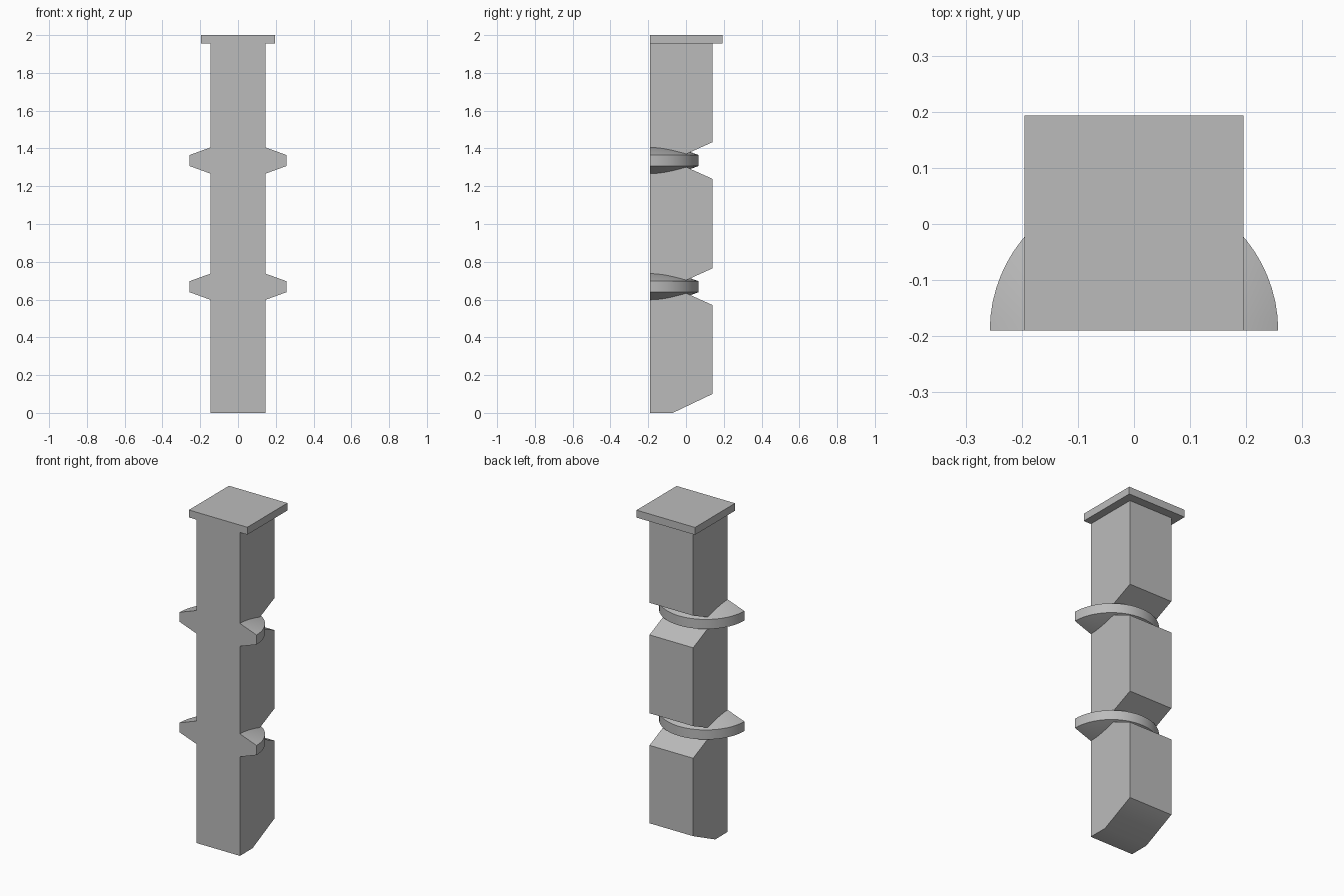
import bpy, bmesh, math
from mathutils import Matrix, Vector

if "Cube" in bpy.data.objects:
    bpy.data.objects.remove(bpy.data.objects["Cube"])

grey = bpy.data.materials.new("plain grey")
grey.use_nodes = True
colour = (0.5, 0.5, 0.5, 1)
grey.diffuse_color = colour
grey.node_tree.nodes["Principled BSDF"].inputs["Base Color"].default_value = colour

FRONT, BACK, HALF_WIDTH = -0.19, 0.14, 0.146
COLLAR_HEIGHTS = (0.668, 1.336)


def finish(name, bm):
    """Turn a bmesh into a named grey object with sharp edges kept."""
    bmesh.ops.recalc_face_normals(bm, faces=bm.faces)
    mesh = bpy.data.meshes.new(name)
    bm.to_mesh(mesh)
    bm.free()
    obj = bpy.data.objects.new(name, mesh)
    bpy.context.collection.objects.link(obj)
    mesh.materials.append(grey)
    bpy.ops.object.select_all(action='DESELECT')
    obj.select_set(True)
    bpy.context.view_layer.objects.active = obj
    bpy.ops.object.shade_smooth_by_angle(angle=math.radians(30))
    return obj


# Column: side profile with a V notch at each collar, extruded across x
profile = [(FRONT, 0), (-0.07, 0), (BACK, 0.1)]
for z in COLLAR_HEIGHTS:
    profile += [(BACK, z - 0.097), (0, z - 0.034), (0, z + 0.034), (BACK, z + 0.097)]
profile += [(BACK, 1.955), (FRONT, 1.955)]

bm = bmesh.new()
side = bm.faces.new([bm.verts.new((-HALF_WIDTH, y, z)) for y, z in profile])
grown = bmesh.ops.extrude_face_region(bm, geom=[side], use_keep_orig=True)
moved = [v for v in grown["geom"] if isinstance(v, bmesh.types.BMVert)]
bmesh.ops.translate(bm, verts=moved, vec=(2 * HALF_WIDTH, 0, 0))
finish("column", bm)

# Cap plate
bm = bmesh.new()
bmesh.ops.create_cube(bm, size=1, matrix=Matrix.Translation((0, 0.0015, 1.9775))
                      @ Matrix.Diagonal((0.391, 0.383, 0.045, 1)))
finish("cap_plate", bm)

# Collars: half discs with a flat rim and coned faces, flush with the front
RADIUS, RIM, PEAK = 0.257, 0.029, 0.122
for name, z in zip(("lower_collar", "upper_collar"), COLLAR_HEIGHTS):
    bm = bmesh.new()
    centre = Vector((0, FRONT, z))
    section = [(0, -PEAK), (RADIUS, -RIM), (RADIUS, RIM), (0, PEAK)]
    verts = [bm.verts.new(centre + Vector((x, 0, h))) for x, h in section]
    edges = [bm.edges.new(pair) for pair in zip(verts, verts[1:])]
    bmesh.ops.spin(bm, geom=verts + edges, cent=centre, axis=(0, 0, 1),
                   angle=math.pi, steps=32)
    bmesh.ops.remove_doubles(bm, verts=bm.verts, dist=0.0001)
    bmesh.ops.holes_fill(bm, edges=[e for e in bm.edges if e.is_boundary], sides=0)
    finish(name, bm)
